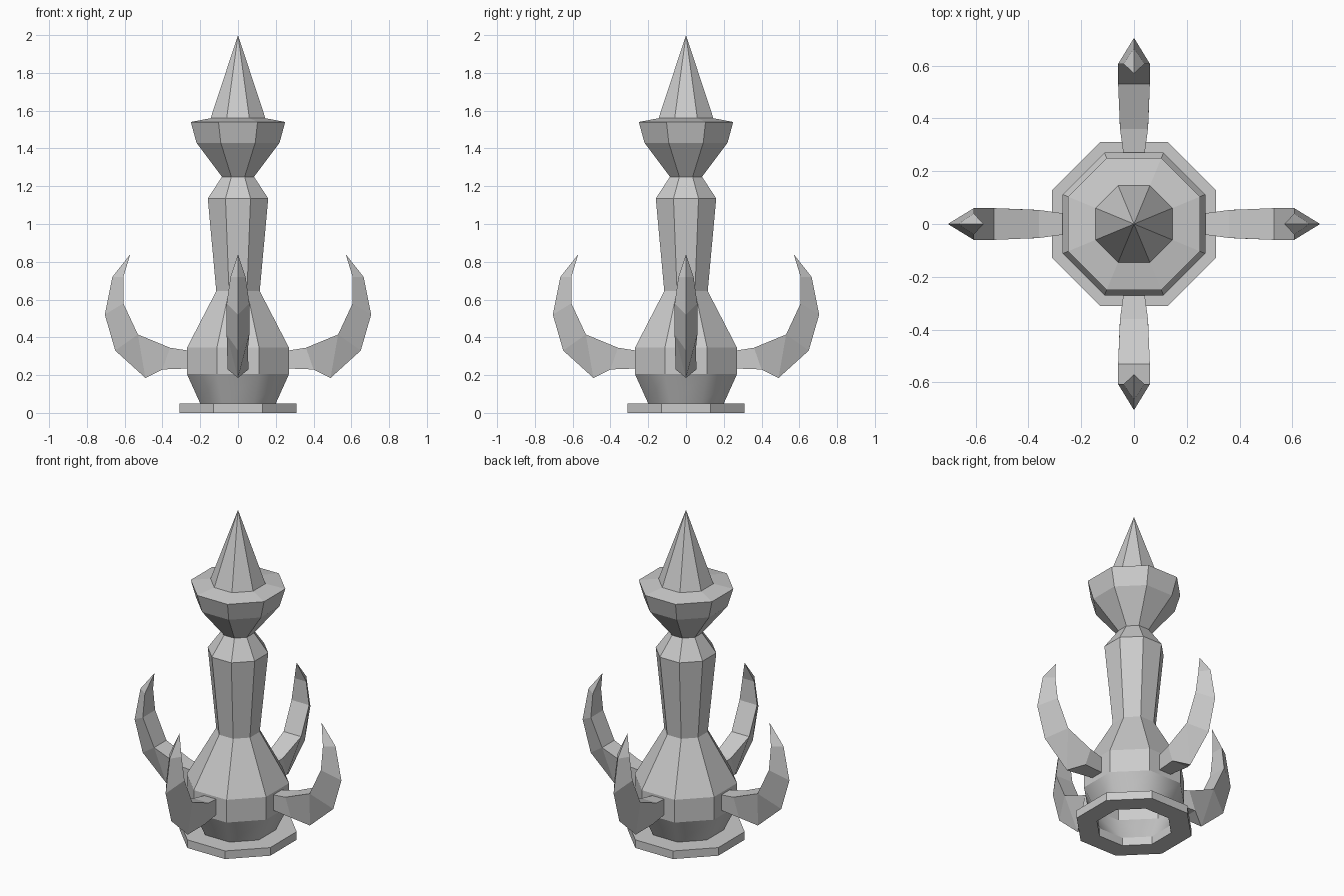
import bpy, bmesh, math
from mathutils import Matrix

cube = bpy.data.objects.get("Cube")
if cube:
    bpy.data.objects.remove(cube, do_unlink=True)

SIDES = 8
stone = bpy.data.materials.new("light grey")
stone.use_nodes = True
grey = (0.6, 0.6, 0.6, 1)
stone.diffuse_color = grey
stone.node_tree.nodes["Principled BSDF"].inputs["Base Color"].default_value = grey


def finish(name, bm, smooth=False):
    """Weld, orient and link a mesh as a named part."""
    bmesh.ops.remove_doubles(bm, verts=bm.verts[:], dist=0.0005)
    bmesh.ops.recalc_face_normals(bm, faces=bm.faces[:])
    for face in bm.faces:
        face.smooth = smooth
    mesh = bpy.data.meshes.new(name)
    bm.to_mesh(mesh)
    bm.free()
    mesh.materials.append(stone)
    obj = bpy.data.objects.new(name, mesh)
    bpy.context.collection.objects.link(obj)
    return obj


def bridge(bm, loops, closed=False):
    """Join matching vertex loops with quads."""
    pairs = list(zip(loops, loops[1:]))
    if closed:
        pairs.append((loops[-1], loops[0]))
    for a, b in pairs:
        n = len(a)
        for i in range(n):
            j = (i + 1) % n
            bm.faces.new((a[i], a[j], b[j], b[i]))


def turned(name, profile, closed=False, smooth=False):
    """Octagonal solid from (half width across flats, height) pairs."""
    bm = bmesh.new()
    loops = []
    for half, z in profile:
        r = half / math.cos(math.pi / SIDES)
        angles = [(i + 0.5) * math.tau / SIDES for i in range(SIDES)]
        loops.append([bm.verts.new((r * math.cos(a), r * math.sin(a), z)) for a in angles])
    bridge(bm, loops, closed)
    return finish(name, bm, smooth)


# Open foot ring and the soft-shaded flared cup above it
turned("foot_ring", [(0.2, 0), (0.31, 0), (0.31, 0.05), (0.2, 0.05)], closed=True)
turned("flared_cup", [(0.2, 0.05), (0.27, 0.205)], smooth=True)

# Bulb, column, flared head and spire
turned("bulb", [(0.27, 0.205), (0.27, 0.345), (0.115, 0.645)])
turned("column", [(0.115, 0.645), (0.16, 1.135), (0.085, 1.25)])
turned("head", [(0.085, 1.25), (0.22, 1.43), (0.25, 1.54), (0.145, 1.56)])
turned("spire", [(0.145, 1.56), (0, 2)])

# Curved claws: inner (x, z, half width), then outer (x, z, half width).
# A zero outer width makes a sharp keel.
CLAW = [
    ((0.265, 0.33, 0.04), (0.265, 0.235, 0.04)),
    ((0.36, 0.345, 0.053), (0.40, 0.23, 0.055)),
    ((0.53, 0.415, 0.06), (0.49, 0.185, 0)),
    ((0.53, 0.415, 0.06), (0.65, 0.33, 0)),
    ((0.607, 0.58, 0.06), (0.705, 0.52, 0)),
    ((0.607, 0.72, 0.04), (0.665, 0.72, 0)),
    ((0.57, 0.84, 0), (0.57, 0.84, 0)),
]


def claw(name, angle):
    bm = bmesh.new()
    loops = []
    for (ix, iz, iw), (ox, oz, ow) in CLAW:
        corners = [(ix, -iw, iz), (ix, iw, iz), (ox, ow, oz), (ox, -ow, oz)]
        loops.append([bm.verts.new(c) for c in corners])
    bridge(bm, loops)
    bm.faces.new(loops[0])
    bm.transform(Matrix.Rotation(angle, 4, "Z"))
    return finish(name, bm)


for k, side in enumerate(["left", "back", "right", "front"]):
    claw(side + "_claw", k * math.pi / 2)
